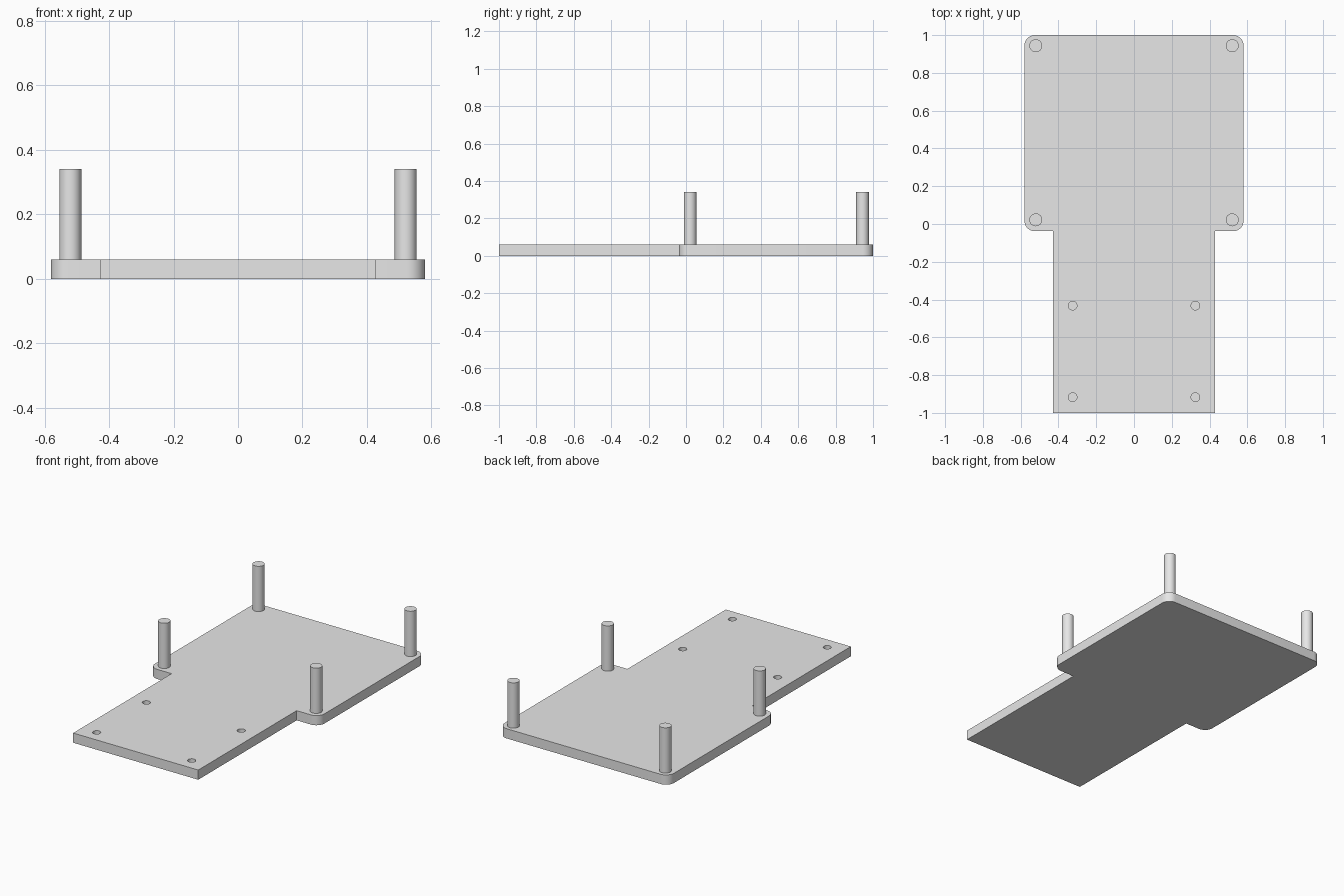
import bpy
import bmesh
from math import sin, cos, pi, radians
from mathutils import Matrix

cube = bpy.data.objects.get("Cube")
if cube:
    bpy.data.objects.remove(cube, do_unlink=True)

THICK = 0.06
HEAD_X, HEAD_Y0, HEAD_Y1, CORNER = 0.58, -0.038, 1.0, 0.055
TONGUE_X, TONGUE_Y = 0.428, -1.0
POST_X, POST_YS, POST_R, POST_TOP = 0.52, (0.022, 0.944), 0.034, 0.34
HOLE_X, HOLE_YS, HOLE_R, HOLE_DEPTH = 0.325, (-0.917, -0.432), 0.023, 0.04

grey = bpy.data.materials.new("light_grey")
grey.use_nodes = True
grey.diffuse_color = (0.8, 0.8, 0.8, 1)
grey.node_tree.nodes["Principled BSDF"].inputs["Base Color"].default_value = (0.8, 0.8, 0.8, 1)


def make_object(name, bm):
    bmesh.ops.recalc_face_normals(bm, faces=bm.faces[:])
    mesh = bpy.data.meshes.new(name)
    bm.to_mesh(mesh)
    bm.free()
    mesh.materials.append(grey)
    obj = bpy.data.objects.new(name, mesh)
    bpy.context.collection.objects.link(obj)
    return obj


def add_cylinder(bm, x, y, radius, z0, z1):
    bmesh.ops.create_cone(bm, cap_ends=True, segments=48, radius1=radius, radius2=radius,
                          depth=z1 - z0, matrix=Matrix.Translation((x, y, (z0 + z1) / 2)))


def smooth(obj):
    bpy.ops.object.select_all(action='DESELECT')
    obj.select_set(True)
    bpy.context.view_layer.objects.active = obj
    bpy.ops.object.shade_smooth_by_angle(angle=radians(30))


def arc(cx, cy, start):
    steps = 10
    return [(cx + CORNER * cos(start + pi / 2 * i / steps),
             cy + CORNER * sin(start + pi / 2 * i / steps)) for i in range(steps + 1)]


# Base plate: narrow tongue and wide rounded head in one outline
right_half = [(TONGUE_X, TONGUE_Y), (TONGUE_X, HEAD_Y0)]
right_half += arc(HEAD_X - CORNER, HEAD_Y0 + CORNER, -pi / 2)
right_half += arc(HEAD_X - CORNER, HEAD_Y1 - CORNER, 0)
outline = right_half + [(-x, y) for x, y in reversed(right_half)]
bm = bmesh.new()
face = bm.faces.new([bm.verts.new((x, y, 0)) for x, y in outline])
top = bmesh.ops.extrude_face_region(bm, geom=[face], use_keep_orig=True)
bmesh.ops.translate(bm, vec=(0, 0, THICK),
                    verts=[v for v in top["geom"] if isinstance(v, bmesh.types.BMVert)])
plate = make_object("base_plate", bm)

# Blind screw holes in the tongue
bm = bmesh.new()
for y in HOLE_YS:
    for side in (-1, 1):
        add_cylinder(bm, side * HOLE_X, y, HOLE_R, THICK - HOLE_DEPTH, THICK + 0.05)
cutter = make_object("hole_cutter", bm)
cutter.hide_render = True
mod = plate.modifiers.new("screw_holes", 'BOOLEAN')
mod.operation = 'DIFFERENCE'
mod.solver = 'EXACT'
mod.object = cutter
bpy.context.view_layer.objects.active = plate
bpy.ops.object.modifier_apply(modifier=mod.name)
bpy.data.objects.remove(cutter, do_unlink=True)
smooth(plate)

# Standoff posts at the corners of the head
for y, end in zip(POST_YS, ("front", "back")):
    for side, hand in ((1, "left"), (-1, "right")):
        bm = bmesh.new()
        add_cylinder(bm, side * POST_X, y, POST_R, THICK, POST_TOP)
        smooth(make_object(f"{end}_{hand}_post", bm))
